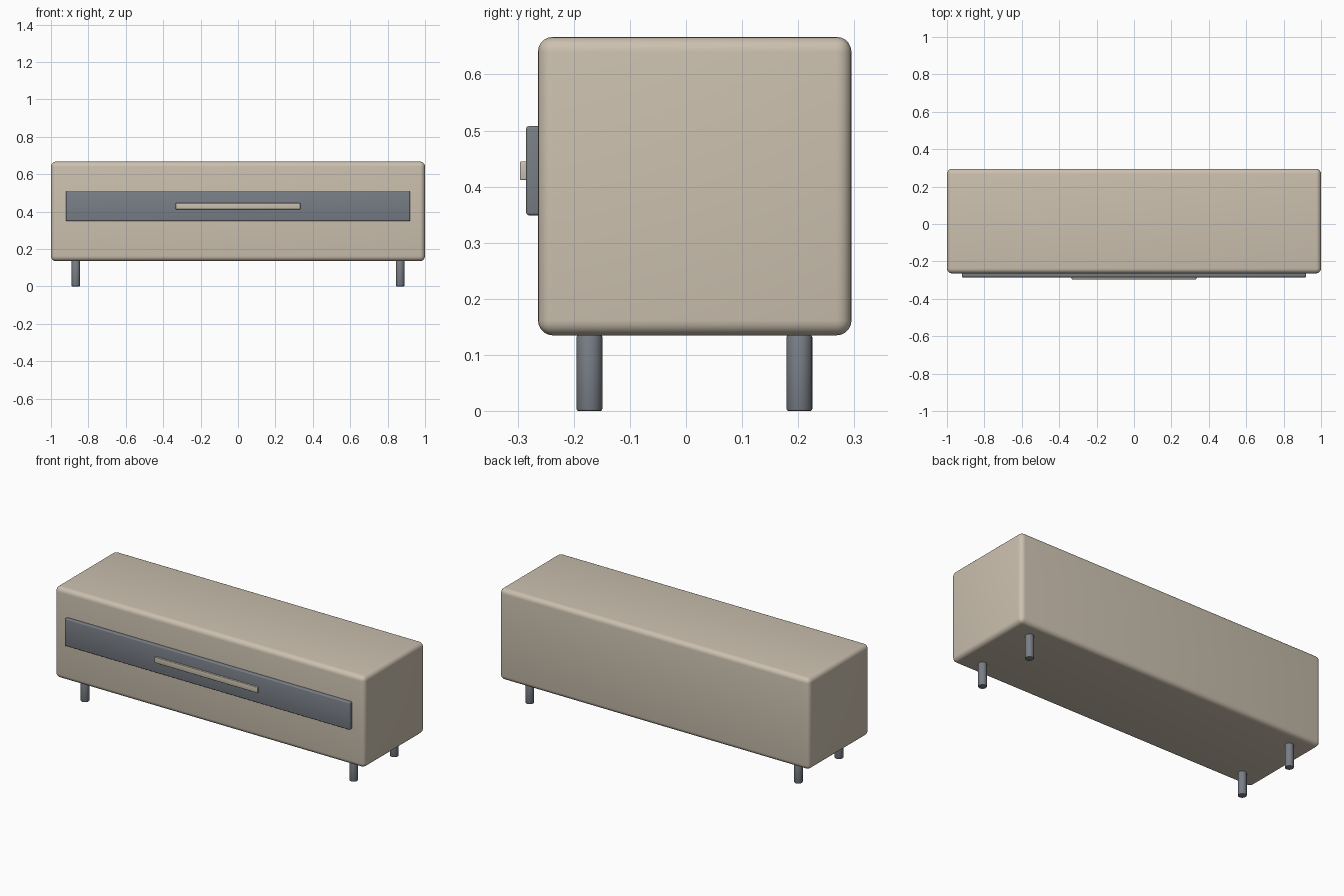
import bpy
import math

old = bpy.data.objects.get("Cube")
if old:
    bpy.data.objects.remove(old, do_unlink=True)


def make_material(name, color):
    mat = bpy.data.materials.new(name)
    mat.use_nodes = True
    mat.diffuse_color = color
    mat.node_tree.nodes["Principled BSDF"].inputs["Base Color"].default_value = color
    return mat


beige = make_material("warm beige", (0.60, 0.53, 0.43, 1))
slate = make_material("slate grey", (0.19, 0.21, 0.24, 1))


def finish(obj, name, mat, bevel, segments):
    """Name, colour, round the edges and smooth one part."""
    obj.name = name
    obj.data.name = name
    obj.data.materials.append(mat)
    mod = obj.modifiers.new("rounded edges", "BEVEL")
    mod.width = bevel
    mod.segments = segments
    mod.limit_method = "ANGLE"
    mod.angle_limit = math.radians(40)
    bpy.ops.object.modifier_apply(modifier=mod.name)
    bpy.ops.object.shade_smooth_by_angle(angle=math.radians(35))


def box(name, low, high, mat, bevel, segments=3):
    center = [(a + b) / 2 for a, b in zip(low, high)]
    bpy.ops.mesh.primitive_cube_add(size=1, location=center)
    obj = bpy.context.object
    obj.scale = [b - a for a, b in zip(low, high)]
    bpy.ops.object.transform_apply(location=False, rotation=False, scale=True)
    finish(obj, name, mat, bevel, segments)


# Cabinet body, drawer front and handle
box("cabinet_body", (-1, -0.264, 0.135), (1, 0.295, 0.667), beige, 0.027, 5)
box("drawer_front", (-0.92, -0.285, 0.349), (0.92, -0.255, 0.508), slate, 0.005)
box("drawer_handle", (-0.333, -0.296, 0.412), (0.333, -0.280, 0.445), beige, 0.002)

# Four round legs
for side, x in (("right", -0.867), ("left", 0.867)):
    for end, y in (("front", -0.172), ("back", 0.202)):
        bpy.ops.mesh.primitive_cylinder_add(
            vertices=32, radius=0.023, depth=0.136, location=(x, y, 0.068))
        finish(bpy.context.object, f"{end}_{side}_leg", slate, 0.004, 2)
